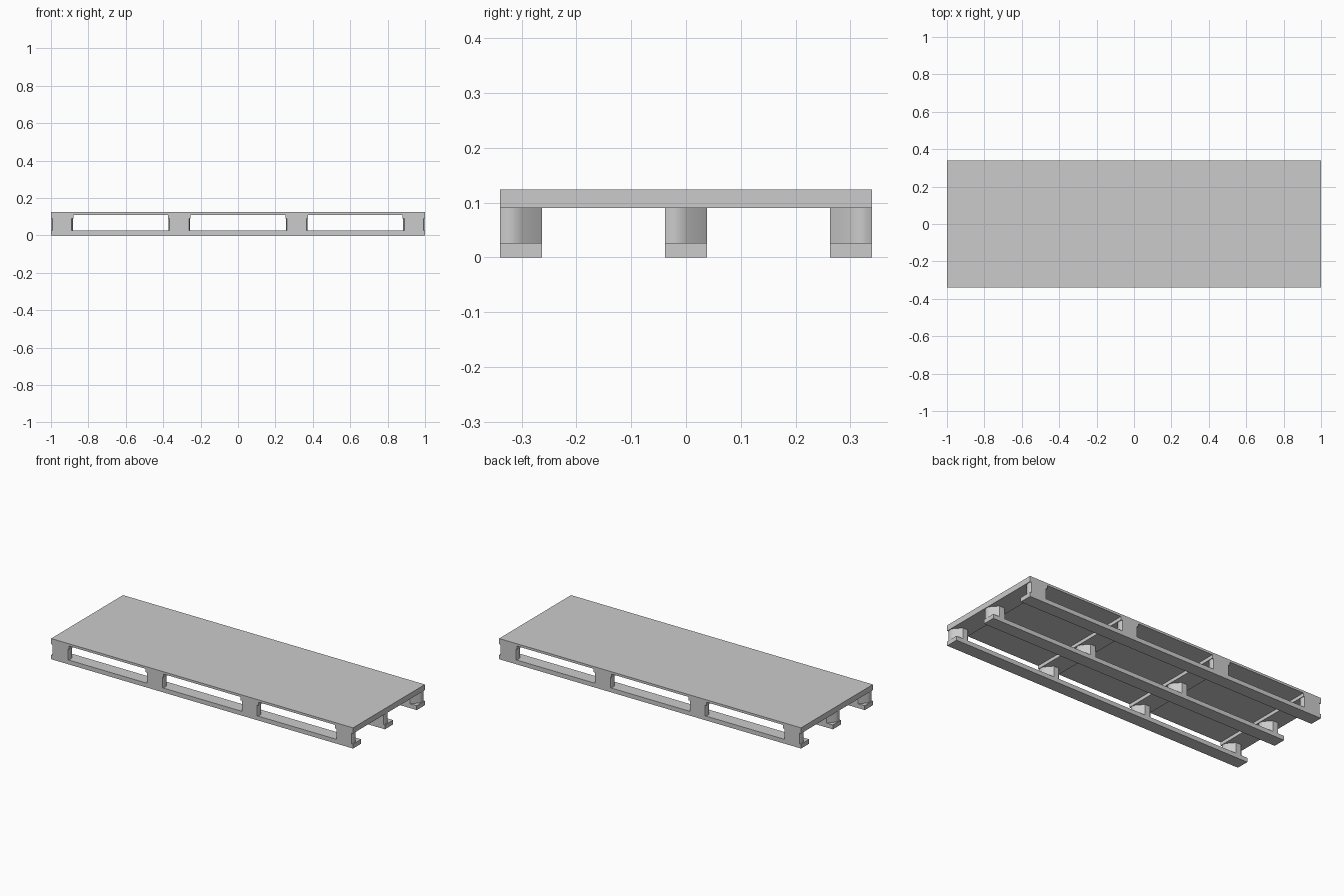
import bpy, bmesh, math

cube = bpy.data.objects.get("Cube")
if cube:
    bpy.data.objects.remove(cube, do_unlink=True)

grey = bpy.data.materials.new("light_grey")
grey.use_nodes = True
colour = (0.6, 0.6, 0.6, 1.0)
grey.diffuse_color = colour
grey.node_tree.nodes["Principled BSDF"].inputs["Base Color"].default_value = colour

HALF_Y = 0.34
BOARD_W = 0.077
Z_BASE, Z_BLOCK, Z_CROSS, Z_TOP = 0.026, 0.09, 0.11, 0.124
COLUMNS = [-0.94, -0.314, 0.314, 0.94]


def prism(name, outline, z0, z1):
    """Extrude a plan outline from z0 to z1."""
    bm = bmesh.new()
    base = bm.faces.new([bm.verts.new((x, y, z0)) for x, y in outline])
    up = bmesh.ops.extrude_face_region(bm, geom=[base])
    verts = [v for v in up["geom"] if isinstance(v, bmesh.types.BMVert)]
    bmesh.ops.translate(bm, verts=verts, vec=(0, 0, z1 - z0))
    bmesh.ops.recalc_face_normals(bm, faces=bm.faces)
    mesh = bpy.data.meshes.new(name)
    bm.to_mesh(mesh)
    bm.free()
    mesh.materials.append(grey)
    obj = bpy.data.objects.new(name, mesh)
    bpy.context.collection.objects.link(obj)
    return obj


def board(name, x0, x1, y0, y1, z0, z1):
    return prism(name, [(x0, y0), (x1, y0), (x1, y1), (x0, y1)], z0, z1)


def block_outline(cx, y_outer, direction):
    """Flat outer face, softly bulged sides, then a taper to the inner face."""
    side = []
    for i in range(9):
        t = i / 8
        side.append((0.051 + 0.006 * math.sin(math.pi * t), 0.0385 * t))
    side.append((0.017, BOARD_W))
    full = side + [(-x, y) for x, y in reversed(side)]
    return [(cx + x, y_outer + direction * y) for x, y in full]


# Deck and cross boards
board("deck", -1, 1, -HALF_Y, HALF_Y, Z_CROSS, Z_TOP)
for i, cx in enumerate(COLUMNS):
    board(f"cross_board_{i + 1}", cx - 0.06, cx + 0.06, -HALF_Y, HALF_Y, Z_BLOCK, Z_CROSS)

# Bottom runners with their spacer blocks
rows = [("front", -HALF_Y, 1), ("middle", -BOARD_W / 2, 1), ("back", HALF_Y, -1)]
blocks = []
for row, y, d in rows:
    y0, y1 = sorted((y, y + d * BOARD_W))
    board(f"{row}_runner", -1, 1, y0, y1, 0, Z_BASE)
    for i, cx in enumerate(COLUMNS):
        blocks.append(prism(f"{row}_block_{i + 1}", block_outline(cx, y, d), Z_BASE, Z_BLOCK))

# Smooth the rounded sides of the blocks
bpy.ops.object.select_all(action='DESELECT')
for b in blocks:
    b.select_set(True)
bpy.context.view_layer.objects.active = blocks[0]
bpy.ops.object.shade_smooth_by_angle(angle=math.radians(30))
